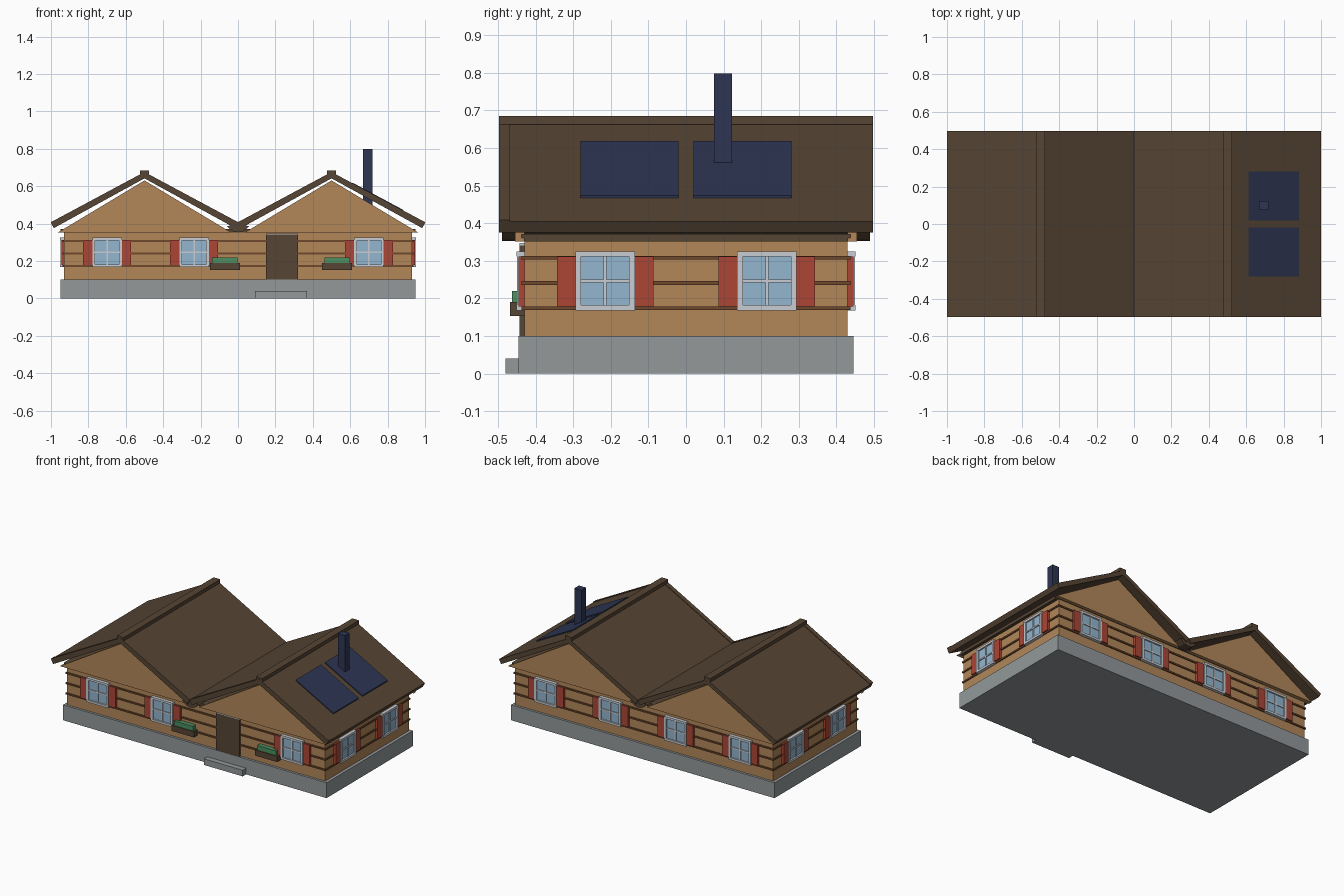
import bpy, bmesh, math
from mathutils import Matrix

if "Cube" in bpy.data.objects:
    bpy.data.objects.remove(bpy.data.objects["Cube"])


def material(name, r, g, b):
    m = bpy.data.materials.new(name)
    lin = [((c / 255 + 0.055) / 1.055) ** 2.4 for c in (r, g, b)]
    m.diffuse_color = (*lin, 1)
    m.use_nodes = True
    m.node_tree.nodes["Principled BSDF"].inputs["Base Color"].default_value = m.diffuse_color
    return m


WOOD = material("light wood", 178, 135, 89)
ROOF = material("dark brown", 86, 69, 52)
TRIM = material("groove brown", 112, 72, 44)
STONE = material("grey stone", 147, 152, 154)
RED = material("shutter red", 172, 70, 54)
GLASS = material("glass blue", 146, 182, 207)
FRAME = material("frame white", 200, 205, 212)
NAVY = material("navy", 45, 53, 82)
GREEN = material("plant green", 76, 142, 96)


def make(name, bm, mat, matrix=None):
    me = bpy.data.meshes.new(name)
    bmesh.ops.recalc_face_normals(bm, faces=bm.faces)
    bm.to_mesh(me)
    bm.free()
    me.materials.append(mat)
    ob = bpy.data.objects.new(name, me)
    bpy.context.collection.objects.link(ob)
    if matrix:
        ob.matrix_world = matrix
    return ob


def box(name, x, y, z, mat, matrix=None):
    bm = bmesh.new()
    size = Matrix.Diagonal((x[1] - x[0], y[1] - y[0], z[1] - z[0], 1))
    mid = Matrix.Translation([(a + b) / 2 for a, b in (x, y, z)])
    bmesh.ops.create_cube(bm, size=1, matrix=mid @ size)
    return make(name, bm, mat, matrix)


def prism(name, profile, y0, y1, mat):
    """Extrude an x/z outline along y."""
    bm = bmesh.new()
    face = bm.faces.new([bm.verts.new((x, y0, z)) for x, z in profile])
    ext = bmesh.ops.extrude_face_region(bm, geom=[face])
    verts = [v for v in ext["geom"] if isinstance(v, bmesh.types.BMVert)]
    bmesh.ops.translate(bm, verts=verts, vec=(0, y1 - y0, 0))
    return make(name, bm, mat)


# Base, step and walls
box("foundation", (-.95, .95), (-.445, .445), (0, .1), STONE)
box("door_step", (.09, .37), (-.48, -.44), (0, .04), STONE)
box("walls", (-.93, .93), (-.43, .43), (.1, .355), WOOD)
box("wall_plate", (-.95, .95), (-.437, .437), (.352, .372), ROOF)

# Horizontal log bands around the walls
for z in (.174, .241, .308):
    box("log_band", (-.937, .937), (-.437, .437), (z - .005, z + .005), TRIM)

# Door
box("door", (.15, .32), (-.443, -.42), (.1, .341), ROOF)
box("door_lintel", (.15, .32), (-.443, -.42), (.341, .348), FRAME)

# Flower boxes
for x in (-.07, .53):
    box("flower_box", (x - .08, x + .08), (-.468, -.43), (.153, .19), ROOF)
    box("plants", (x - .068, x + .068), (-.463, -.433), (.19, .22), GREEN)


def window(m):
    """Window with shutters; locally the wall is y = 0 and outside is -y."""
    box("window_glass", (-.07, .07), (-.011, .005), (.18, .315), GLASS, m)
    for s in (-1, 1):
        x = sorted((s * .064, s * .079))
        box("window_side", x, (-.02, .005), (.168, .325), FRAME, m)
        x = sorted((s * .079, s * .128))
        box("shutter", x, (-.015, .005), (.179, .312), RED, m)
    for z in (.168, .311):
        box("window_rail", (-.079, .079), (-.021, .005), (z, z + .014), FRAME, m)
    box("window_mullion", (-.004, .004), (-.016, .005), (.18, .315), FRAME, m)
    box("window_crossbar", (-.07, .07), (-.016, .005), (.243, .251), FRAME, m)


# Windows: front, back, right and left
for angle, depth, places in ((0, .43, (-.7, -.235, .7)),
                             (180, .43, (-.7, -.235, .235, .7)),
                             (90, .93, (-.215, .215)),
                             (-90, .93, (-.215, .215))):
    for p in places:
        window(Matrix.Rotation(math.radians(angle), 4, 'Z')
               @ Matrix.Translation((p, -depth, 0)))


def chevron(cx, lift):
    """Roof cross-section with square-cut eaves."""
    return [(cx - .5, .404 + lift), (cx, .672 + lift), (cx + .5, .404 + lift),
            (cx + .485, .376), (cx, .642), (cx - .485, .376)]


# Twin gables and roofs
for cx in (-.5, .5):
    gable = [(cx - .465, .352), (cx + .465, .352), (cx, .631)]
    prism("front_gable", gable, -.455, -.43, WOOD)
    prism("back_gable", gable, .43, .455, WOOD)
    prism("roof", chevron(cx, 0), -.49, .497, ROOF)
    prism("barge_board", chevron(cx, .004), -.498, -.468, ROOF)
    box("ridge_cap", (cx - .024, cx + .024), (-.497, .497), (.662, .685), ROOF)
prism("valley_gutter", [(-.06, .385), (-.03, .36), (0, .353), (.03, .36),
                        (.06, .385), (0, .402)], -.49, .49, ROOF)

# Solar panels on the right slope, and the flue
slope = (.404 - .672) / .5
for y in (-.28, .02):
    pts = [(x, .672 + slope * (x - .5) + d)
           for x, d in ((.613, -.002), (.613, .007), (.883, .007), (.883, -.002))]
    prism("solar_panel", pts, y, y + .26, NAVY)
box("flue", (.669, .719), (.075, .122), (.5, .798), NAVY)
